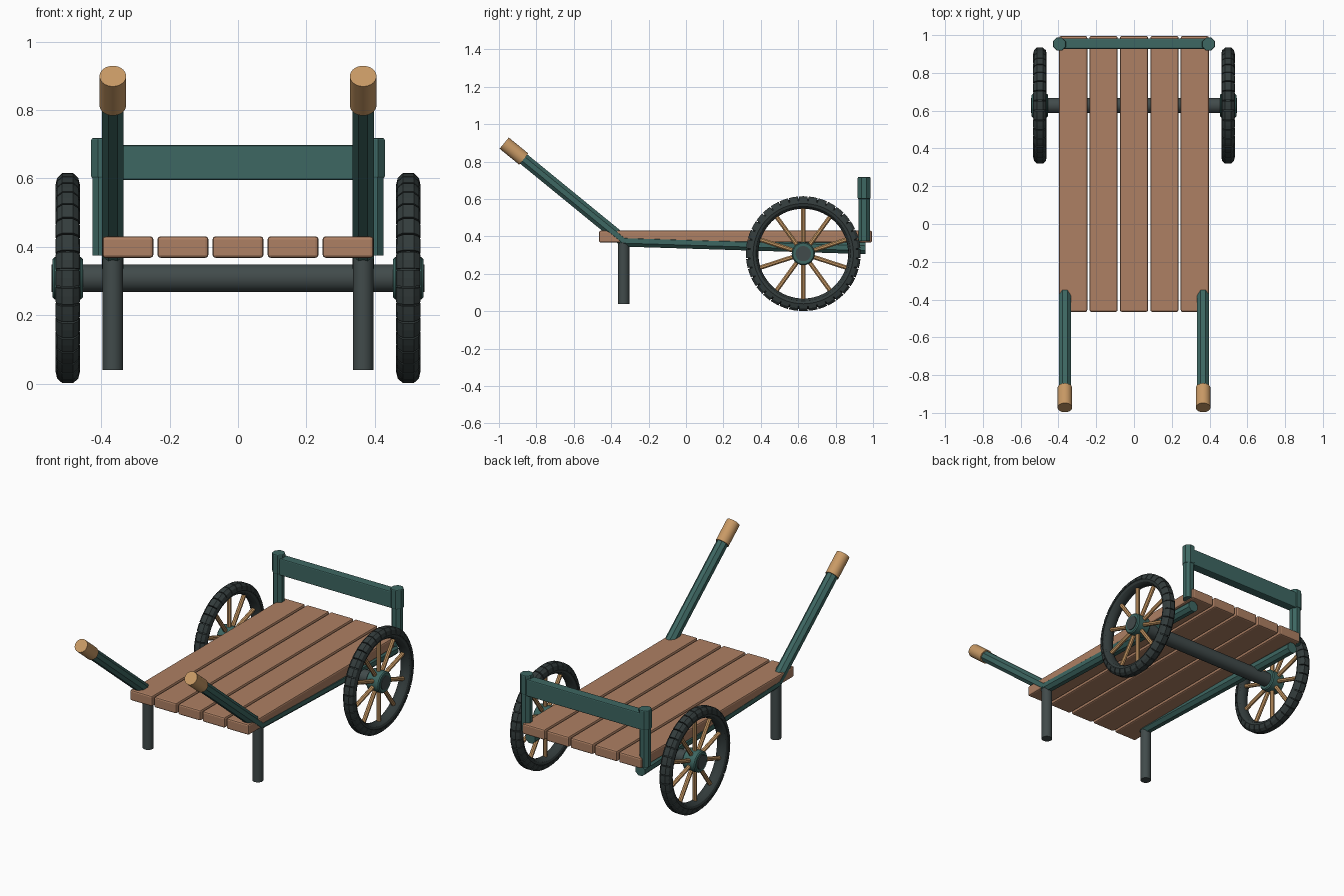
import bpy, bmesh, math
from math import cos, sin, pi, radians
from mathutils import Vector, Matrix

cube = bpy.data.objects.get("Cube")
if cube:
    bpy.data.objects.remove(cube, do_unlink=True)


def material(name, rgb):
    m = bpy.data.materials.new(name)
    m.use_nodes = True
    m.diffuse_color = (*rgb, 1)
    m.node_tree.nodes["Principled BSDF"].inputs["Base Color"].default_value = (*rgb, 1)
    return m


PLANK = material("plank brown", (0.42, 0.215, 0.125))
TAN = material("tan wood", (0.58, 0.32, 0.13))
TEAL = material("teal paint", (0.047, 0.135, 0.122))
STEEL = material("dark steel", (0.053, 0.07, 0.07))
RUBBER = material("black rubber", (0.033, 0.045, 0.045))


def finish(name, bm, mat, smooth=True, bevel=0):
    bmesh.ops.recalc_face_normals(bm, faces=bm.faces)
    mesh = bpy.data.meshes.new(name)
    bm.to_mesh(mesh)
    bm.free()
    mesh.materials.append(mat)
    ob = bpy.data.objects.new(name, mesh)
    bpy.context.collection.objects.link(ob)
    if bevel:
        mod = ob.modifiers.new("bevel", 'BEVEL')
        mod.width = bevel
        mod.segments = 2
        mod.limit_method = 'ANGLE'
        mod.angle_limit = radians(60)
    if smooth:
        bpy.ops.object.select_all(action='DESELECT')
        ob.select_set(True)
        bpy.context.view_layer.objects.active = ob
        bpy.ops.object.shade_smooth_by_angle(angle=radians(30))
    return ob


def add_rod(bm, a, b, r, sides):
    a, b = Vector(a), Vector(b)
    d = b - a
    turn = d.to_track_quat('Z', 'Y').to_matrix().to_4x4()
    bmesh.ops.create_cone(bm, cap_ends=True, segments=sides, radius1=r, radius2=r, depth=d.length,
                          matrix=Matrix.Translation((a + b) / 2) @ turn @ Matrix.Rotation(pi / sides, 4, 'Z'))


def rod(name, a, b, r, mat, sides=24, bevel=0):
    bm = bmesh.new()
    add_rod(bm, a, b, r, sides)
    return finish(name, bm, mat, sides > 8, bevel)


def box(name, centre, size, mat, bevel):
    bm = bmesh.new()
    bmesh.ops.create_cube(bm, size=1, matrix=Matrix.Translation(centre) @ Matrix.Diagonal((*size, 1)))
    return finish(name, bm, mat, False, bevel)


def add_sweep(bm, centre, profile, start, span, steps):
    """Sweep a closed (x, radius) profile around the wheel axis."""
    full = span > 6.2
    rings = []
    for i in range(steps if full else steps + 1):
        t = start + span * i / steps
        rings.append([bm.verts.new((centre[0] + x, centre[1] + r * cos(t), centre[2] + r * sin(t)))
                      for x, r in profile])
    n = len(profile)
    for i in range(steps):
        p, q = rings[i], rings[(i + 1) % len(rings)]
        for k in range(n):
            bm.faces.new((p[k], p[(k + 1) % n], q[(k + 1) % n], q[k]))
    if not full:
        bm.faces.new(rings[0])
        bm.faces.new(rings[-1])


# Deck planks
for i in range(5):
    box(f"deck_plank_{i + 1}", ((i - 2) * 0.161, 0.265, 0.399), (0.149, 1.46, 0.063), PLANK, 0.009)

# Axle through both hubs
WY, WZ = 0.627, 0.308
rod("axle", (-0.546, WY, WZ), (0.546, WY, WZ), 0.041, STEEL)

# Cross-sections of the tyre and its tread blocks
TYRE = [(0.035 * cos(k * pi / 6), 0.268 + 0.028 * sin(k * pi / 6)) for k in range(12)]
half = [(0.036, 0.272), (0.031, 0.293), (0.016, 0.307)]
LUG = half + [(-x, r) for x, r in reversed(half)]
LUGS, SPOKES = 36, 10

for s, side in ((1, "left"), (-1, "right")):
    # Wheel
    c = Vector((s * 0.498, WY, WZ))
    bm = bmesh.new()
    add_sweep(bm, c, TYRE, 0, 2 * pi, 72)
    finish(side + "_tyre", bm, RUBBER)
    bm = bmesh.new()
    pitch = 2 * pi / LUGS
    for k in range(LUGS):
        add_sweep(bm, c, LUG, -pi / 2 + (k - 0.45) * pitch, pitch * 0.9, 2)
    finish(side + "_tread_blocks", bm, RUBBER, False)
    bm = bmesh.new()
    for k in range(SPOKES):
        t = pi / 2 + k * 2 * pi / SPOKES
        out = Vector((0, cos(t), sin(t)))
        add_rod(bm, c + out * 0.04, c + out * 0.25, 0.0125, 8)
    finish(side + "_spokes", bm, TAN, False)
    bm = bmesh.new()
    add_sweep(bm, c, [(-0.038, 0.038), (-0.044, 0.044), (-0.044, 0.056), (-0.038, 0.062),
                      (0.038, 0.062), (0.044, 0.056), (0.044, 0.038)], 0, 2 * pi, 24)
    finish(side + "_hub", bm, TEAL)

    # Frame rail, handle, grip and front leg
    x = s * 0.366
    joint = Vector((x, -0.333, 0.377))
    tip = Vector((x, -0.972, 0.899))
    along = (tip - joint).normalized()
    rod(side + "_rail", joint, (x, 0.96, 0.337), 0.034, TEAL, 8)
    rod(side + "_handle", joint, tip - along * 0.05, 0.034, TEAL, 8)
    rod(side + "_grip", tip - along * 0.135, tip, 0.039, TAN)
    rod(side + "_front_leg", (x, -0.333, 0.04), (x, -0.333, 0.375), 0.03, STEEL)

    # Rear post with its thicker head
    rod(side + "_rear_post", (s * 0.395, 0.952, 0.375), (s * 0.395, 0.952, 0.71), 0.033, TEAL, 8)
    rod(side + "_post_head", (s * 0.395, 0.952, 0.6), (s * 0.395, 0.952, 0.718), 0.037, TEAL, 8, 0.006)

# Rear board between the posts
box("rear_board", (0, 0.955, 0.646), (0.79, 0.055, 0.102), TEAL, 0.006)
